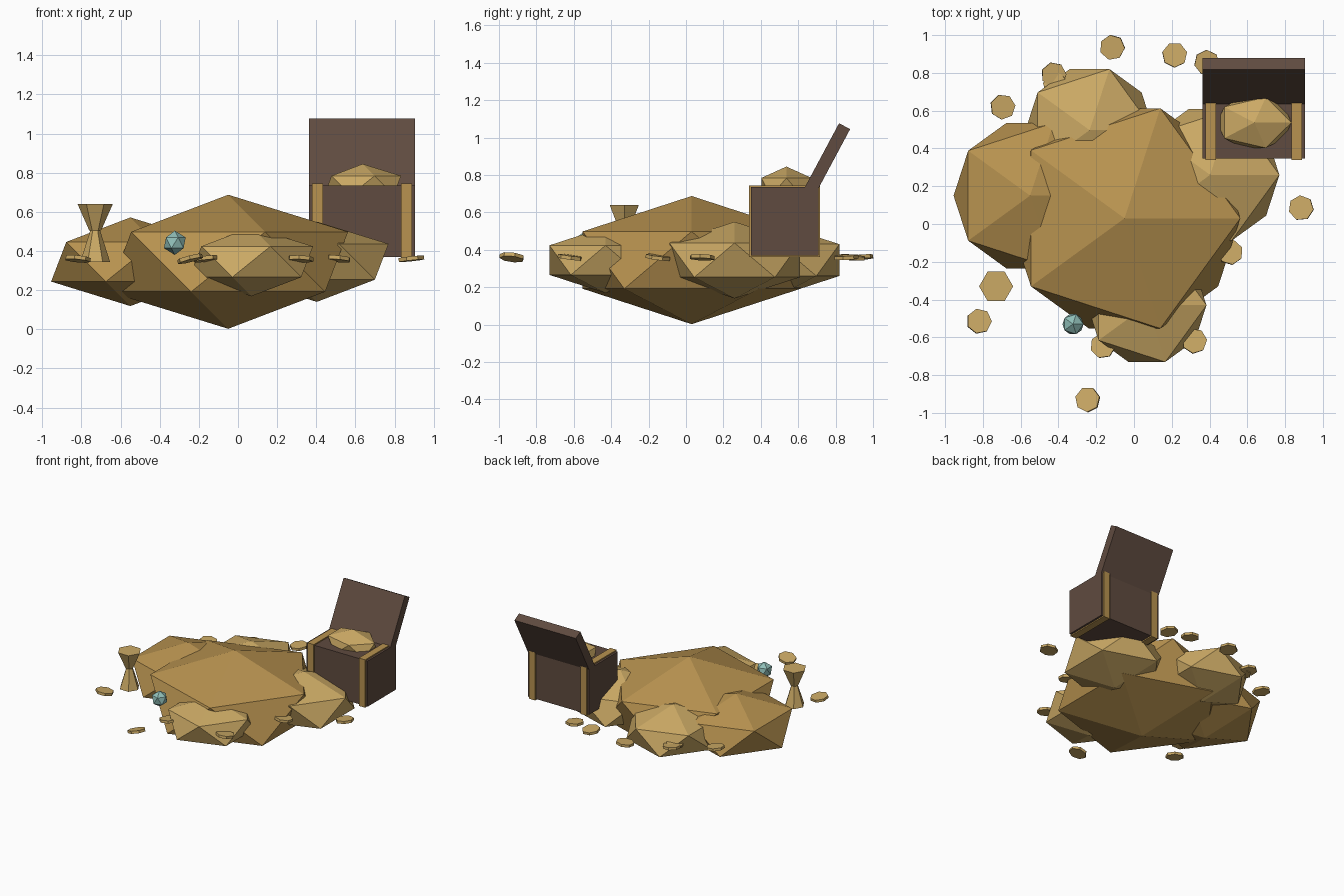
import bpy
from math import radians, atan2

if "Cube" in bpy.data.objects:
    bpy.data.objects.remove(bpy.data.objects["Cube"])

Z0 = 0.345  # level of the loose treasure


def material(name, rgb):
    m = bpy.data.materials.new(name)
    m.diffuse_color = (*rgb, 1)
    m.use_nodes = True
    m.node_tree.nodes["Principled BSDF"].inputs["Base Color"].default_value = m.diffuse_color
    return m


GOLD = material("gold", (0.48, 0.29, 0.08))
PALE = material("pale_gold", (0.60, 0.40, 0.13))
WOOD = material("wood", (0.115, 0.07, 0.05))
TEAL = material("gem_teal", (0.28, 0.52, 0.48))


def finish(name, mat):
    o = bpy.context.object
    o.name = name
    o.data.materials.append(mat)
    return o


def lump(name, loc, size, mat):
    bpy.ops.mesh.primitive_ico_sphere_add(subdivisions=1, radius=1, location=loc)
    o = finish(name, mat)
    o.scale = size
    return o


def box(name, lo, hi, mat):
    bpy.ops.mesh.primitive_cube_add(size=1, location=[(a + b) / 2 for a, b in zip(lo, hi)])
    o = finish(name, mat)
    o.scale = [b - a for a, b in zip(lo, hi)]
    return o


def frustum(name, loc, r1, r2, h, sides, mat, rot=(0, 0, 0)):
    bpy.ops.mesh.primitive_cone_add(vertices=sides, radius1=r1, radius2=r2, depth=h,
                                    location=loc, rotation=[radians(a) for a in rot])
    return finish(name, mat)


# Gold heaps: flattened icosahedra, half as tall as wide
for name, x, y, r, mat in [
    ("main_heap", -0.05, 0.03, 0.685, GOLD),
    ("left_heap", -0.55, 0.15, 0.453, GOLD),
    ("right_heap", 0.403, 0.26, 0.41, PALE),
    ("back_heap", -0.235, 0.497, 0.38, PALE),
    ("front_heap", 0.068, -0.43, 0.353, PALE),
]:
    lump(name, (x, y, Z0), (r, r, r / 2), mat)

# Scattered coins: x, y, tilt about x, tilt about y, spin
for i, (x, y, rx, ry, rz) in enumerate([
    (-0.115, 0.935, 4, -5, 10), (0.215, 0.895, -4, 6, 25), (0.385, 0.855, 3, 4, 0),
    (-0.425, 0.79, 5, 3, 15), (-0.415, 0.735, -6, -4, 30), (-0.695, 0.62, 4, 6, 20),
    (0.885, 0.085, -3, -6, 5), (0.51, -0.15, -3, 8, 35), (-0.82, -0.515, -6, 7, 12),
    (-0.245, -0.93, -12, -10, 26), (-0.165, -0.645, -6, -5, 8), (0.32, -0.62, -6, 5, 18),
]):
    frustum(f"coin_{i + 1}", (x, y, 0.36), 0.067, 0.067, 0.02, 7, PALE, (rx, ry, rz))

# Goblet: flared foot and cup meeting at a narrow waist
frustum("goblet_foot", (-0.73, -0.33, 0.425), 0.076, 0.025, 0.16, 6, PALE, (0, 0, 30))
frustum("goblet_cup", (-0.73, -0.33, 0.572), 0.03, 0.09, 0.136, 6, PALE, (0, 0, 30))

# Gem
lump("gem", (-0.323, -0.53, 0.442), (0.062,) * 3, TEAL)

# Chest body, metal straps, open lid and contents
box("chest_body", (0.362, 0.347, 0.37), (0.905, 0.708, 0.735), WOOD)
for side, x in (("left", 0.378), ("right", 0.833)):
    box(f"{side}_chest_strap", (x, 0.338, 0.361), (x + 0.056, 0.717, 0.744), GOLD)
lid = box("chest_lid", (0.362, 0.561, 0.855), (0.905, 0.951, 0.922), WOOD)
lid.location = (0.6335, 0.756, 0.889)
lid.rotation_euler.x = atan2(0.882, 0.472)
lump("chest_gold", (0.637, 0.537, 0.735), (0.22, 0.158, 0.11), PALE)
